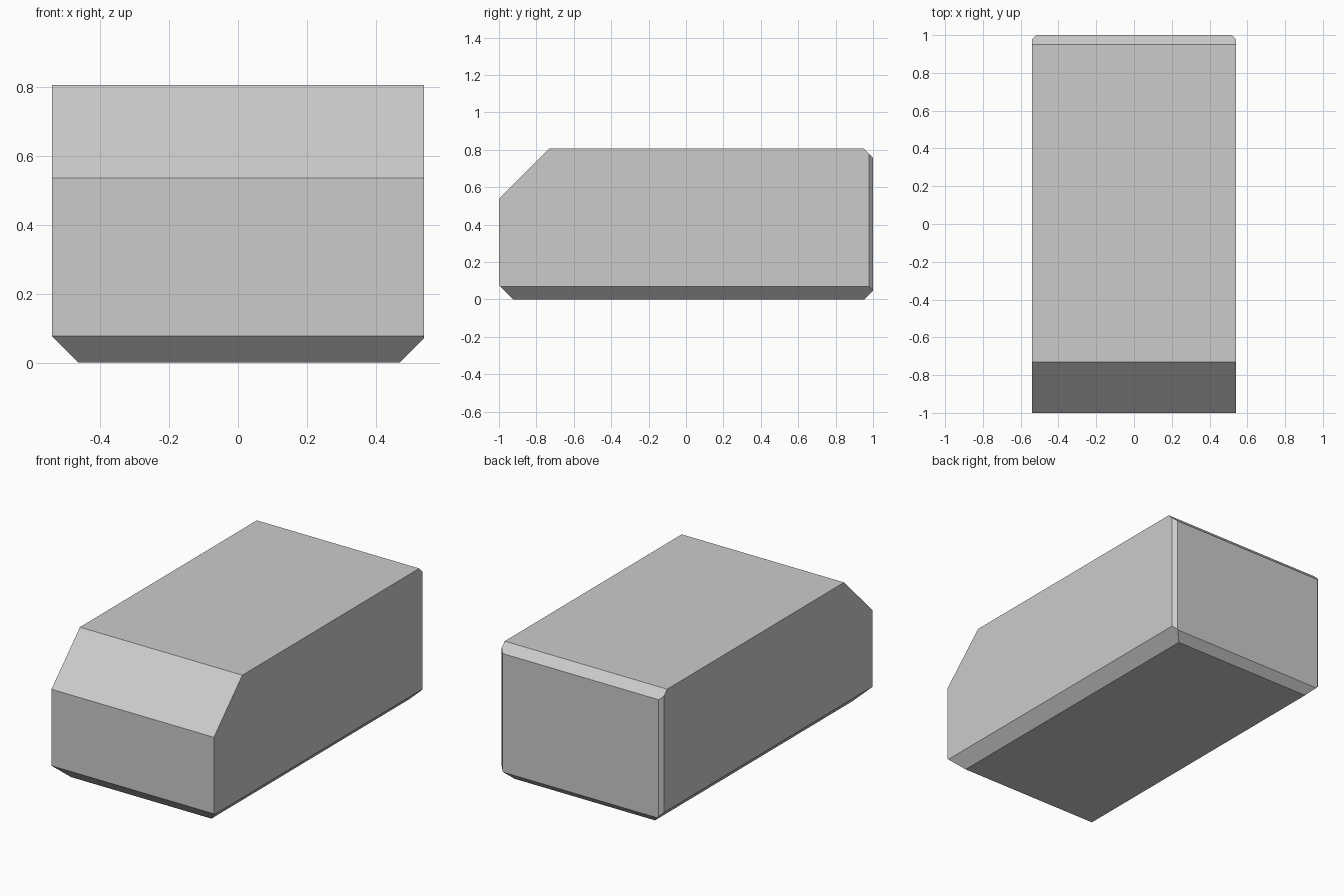
import bpy, bmesh
from mathutils import Vector, Matrix

if "Cube" in bpy.data.objects:
    bpy.data.objects.remove(bpy.data.objects["Cube"])

HALF_X, HALF_Y, TOP = 0.54, 1.0, 0.807


def chamfer(bm, corner, normal, size):
    """Slice a 45-degree chamfer of the given leg length off a box edge."""
    n = Vector(normal)
    cut = bmesh.ops.bisect_plane(
        bm, geom=bm.verts[:] + bm.edges[:] + bm.faces[:],
        plane_co=Vector(corner) - n * size * 0.5, plane_no=n.normalized(),
        dist=1e-6, clear_outer=True)
    rim = [g for g in cut["geom_cut"] if isinstance(g, bmesh.types.BMEdge)]
    bmesh.ops.contextual_create(bm, geom=rim)


# Plain block
bm = bmesh.new()
bmesh.ops.create_cube(bm, size=1.0, matrix=Matrix.Translation((0, 0, TOP / 2))
                      @ Matrix.Diagonal((2 * HALF_X, 2 * HALF_Y, TOP, 1)))

# Edge cuts: (outward direction of the edge, chamfer leg)
cuts = [
    ((0, -1, 1), 0.27),     # large front slope
    ((0, 1, 1), 0.05),      # back top
    ((0, -1, -1), 0.077),   # front bottom
    ((0, 1, -1), 0.045),    # back bottom
    ((-1, 0, -1), 0.077),   # left bottom
    ((1, 0, -1), 0.07),     # right bottom
    ((-1, 1, 0), 0.021),    # back left upright
    ((1, 1, 0), 0.021),     # back right upright
]
for d, size in cuts:
    corner = (d[0] * HALF_X, d[1] * HALF_Y, TOP if d[2] > 0 else 0)
    chamfer(bm, corner, d, size)

bmesh.ops.recalc_face_normals(bm, faces=bm.faces[:])
mesh = bpy.data.meshes.new("chamfered_block")
bm.to_mesh(mesh)
bm.free()
block = bpy.data.objects.new("chamfered_block", mesh)
bpy.context.collection.objects.link(block)
